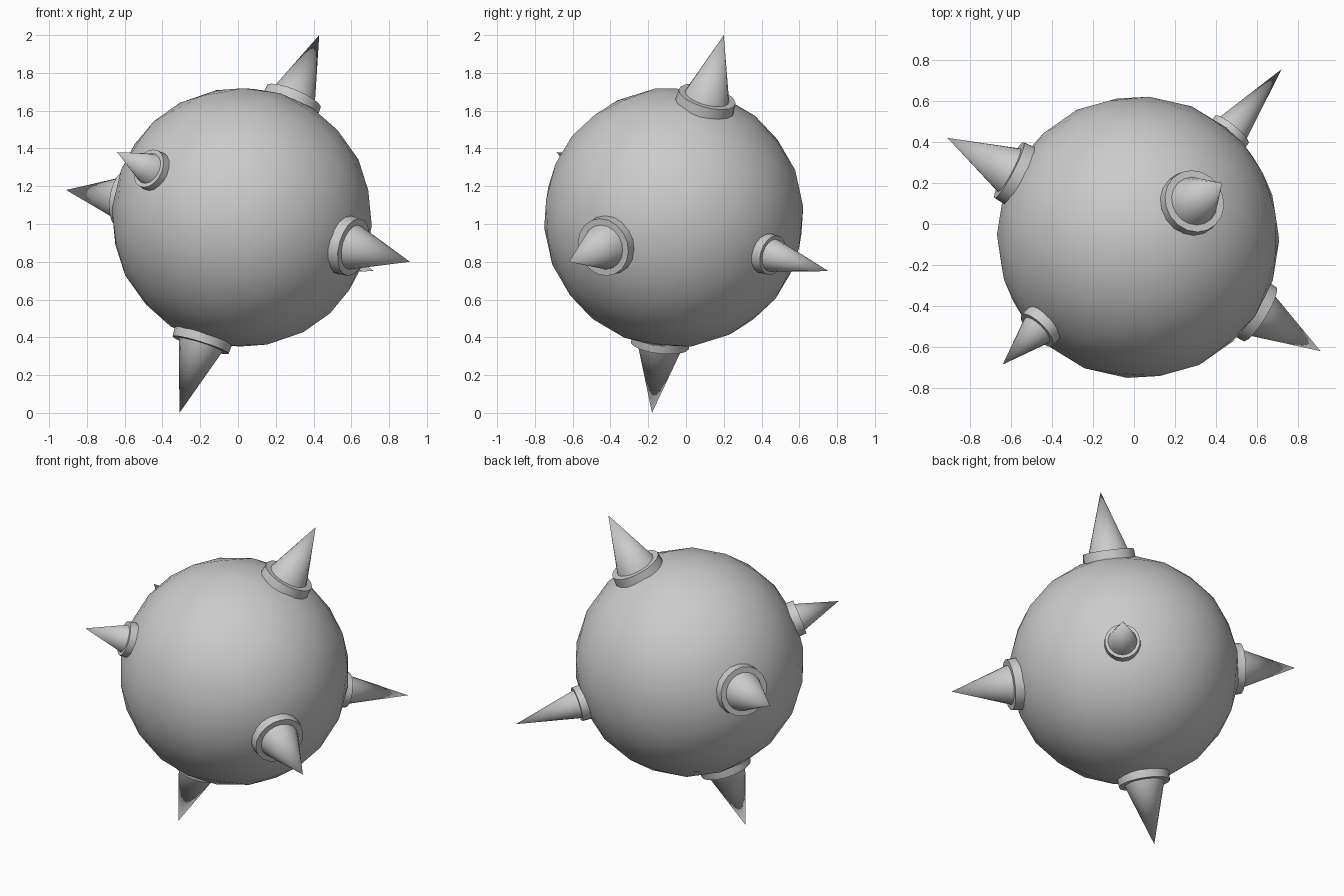
import bpy
from math import radians
from mathutils import Vector, Matrix

if "Cube" in bpy.data.objects:
    bpy.data.objects.remove(bpy.data.objects["Cube"])

CENTER = Vector((0.02, -0.065, 1.035))
RADIUS = 0.69


def smooth(obj, angle):
    bpy.ops.object.select_all(action='DESELECT')
    obj.select_set(True)
    bpy.context.view_layer.objects.active = obj
    bpy.ops.object.shade_smooth_by_angle(angle=radians(angle))


def tapered(name, start, end, r1, r2, sides=18):
    """Cone or drum running from start to end."""
    axis = end - start
    bpy.ops.mesh.primitive_cone_add(
        vertices=sides, radius1=r1, radius2=r2, depth=axis.length,
        location=(start + end) / 2,
        rotation=axis.to_track_quat('Z', 'Y').to_euler())
    obj = bpy.context.object
    obj.name = name
    smooth(obj, 40)
    return obj


# Ball, tilted so its axes follow the spikes
up = Vector((0.74, 0.38, 1.99)).normalized()
side = Vector((1.81, -1.04, -0.38))
side = (side - up * side.dot(up)).normalized()
tilt = Matrix((side, up.cross(side), up)).transposed()
bpy.ops.mesh.primitive_ico_sphere_add(
    subdivisions=3, radius=RADIUS, location=CENTER, rotation=tilt.to_euler())
ball = bpy.context.object
ball.name = "ball"
smooth(ball, 60)

# Spikes: tip, root on the ball, collar radius, cone radius
spikes = {
    "top": ((0.43, 0.20, 2.00), (0.285, 0.105, 1.65), 0.16, 0.122),
    "bottom": ((-0.31, -0.18, 0.00), (-0.19, -0.135, 0.385), 0.16, 0.122),
    "right": ((0.91, -0.62, 0.80), (0.59, -0.425, 0.883), 0.16, 0.122),
    "left": ((-0.91, 0.42, 1.18), (-0.585, 0.25, 1.13), 0.16, 0.122),
    "front": ((-0.64, -0.685, 1.38), (-0.455, -0.50, 1.285), 0.11, 0.088),
    "back": ((0.72, 0.755, 0.75), (0.46, 0.44, 0.84), 0.11, 0.088),
}
for name, (tip, root, collar_r, cone_r) in spikes.items():
    tip, root = Vector(tip), Vector(root)
    axis = (tip - root).normalized()
    # Collar sits half sunk in the ball, the cone rises from its face
    tapered(name + "_collar", root - axis * 0.04, root + axis * 0.027,
            collar_r, collar_r * 0.97)
    tapered(name + "_spike", root, tip, cone_r * 1.06, 0.0)
